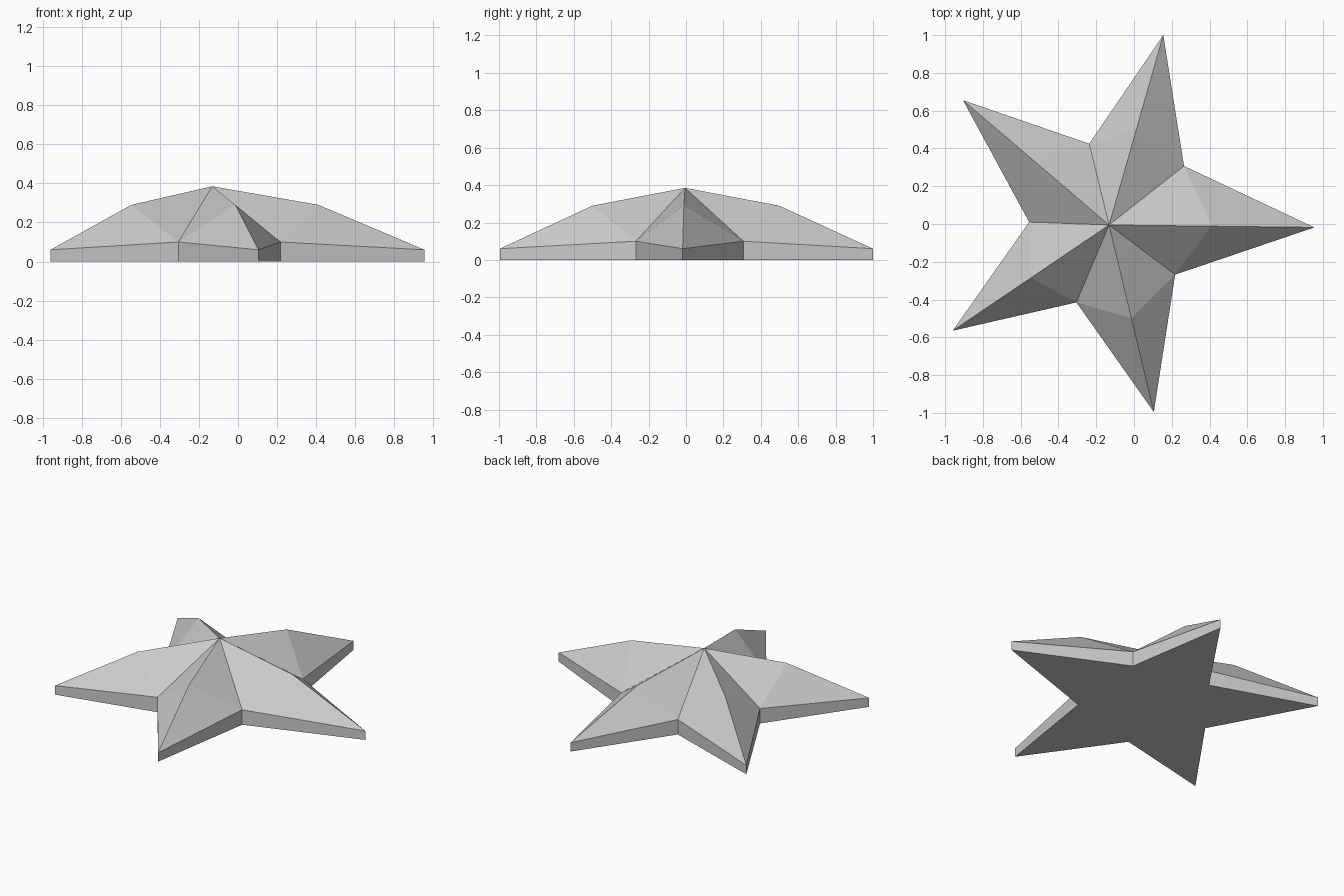
import bpy, bmesh

if "Cube" in bpy.data.objects:
    bpy.data.objects.remove(bpy.data.objects["Cube"])

# Uneven five-armed star: outer tips and the valleys that follow them
tips = [(0.955, -0.018), (0.155, 1.0), (-0.905, 0.655), (-0.96, -0.565), (0.105, -0.995)]
valleys = [(0.265, 0.307), (-0.237, 0.425), (-0.555, 0.01), (-0.305, -0.415), (0.218, -0.268)]
centre = (-0.132, -0.005)
TIP_Z, VALLEY_Z, RIDGE_Z, PEAK_Z = 0.06, 0.10, 0.29, 0.385

grey = bpy.data.materials.new("light_grey")
grey.diffuse_color = (0.6, 0.6, 0.6, 1)
grey.use_nodes = True
grey.node_tree.nodes["Principled BSDF"].inputs["Base Color"].default_value = grey.diffuse_color

bm = bmesh.new()
peak = bm.verts.new((*centre, PEAK_Z))

# Rim and bottom outline, alternating tip and valley
rim, base, ridge = [], [], []
for t, v in zip(tips, valleys):
    for p, z in ((t, TIP_Z), (v, VALLEY_Z)):
        rim.append(bm.verts.new((*p, z)))
        base.append(bm.verts.new((*p, 0)))
    ridge.append(bm.verts.new(((t[0] + centre[0]) / 2, (t[1] + centre[1]) / 2, RIDGE_Z)))

# Side walls
n = len(rim)
for i in range(n):
    j = (i + 1) % n
    bm.faces.new((base[i], base[j], rim[j], rim[i]))

# Each arm: two facets on either side of its bent ridge
for i, mid in enumerate(ridge):
    tip, left, right = rim[2 * i], rim[2 * i + 1], rim[2 * i - 1]
    bm.faces.new((peak, mid, left))
    bm.faces.new((mid, tip, left))
    bm.faces.new((peak, right, mid))
    bm.faces.new((mid, right, tip))

# Flat underside
bm.faces.new(base[::-1])
bmesh.ops.recalc_face_normals(bm, faces=bm.faces)

mesh = bpy.data.meshes.new("star")
bm.to_mesh(mesh)
bm.free()
mesh.materials.append(grey)
bpy.context.collection.objects.link(bpy.data.objects.new("star", mesh))
